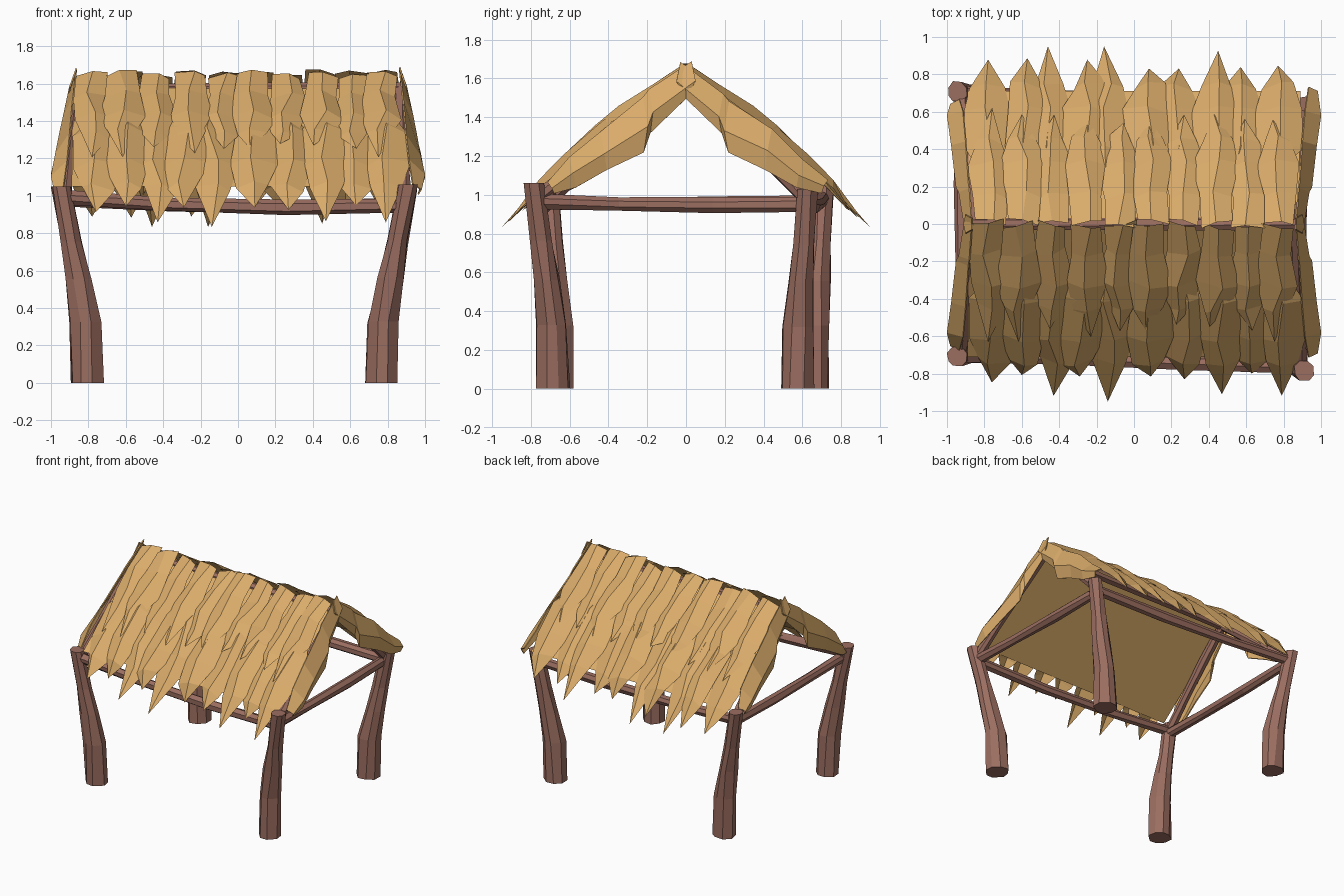
import bpy, bmesh, math, random
from mathutils import Vector

if "Cube" in bpy.data.objects:
    bpy.data.objects.remove(bpy.data.objects["Cube"])

random.seed(4)


def material(name, rgb):
    m = bpy.data.materials.new(name)
    m.diffuse_color = (*rgb, 1)
    m.use_nodes = True
    m.node_tree.nodes["Principled BSDF"].inputs["Base Color"].default_value = m.diffuse_color
    return m


WOOD = material("brown wood", (0.33, 0.155, 0.118))
THATCH = material("straw thatch", (0.70, 0.41, 0.145))


def finish(name, bm, mat):
    me = bpy.data.meshes.new(name)
    bm.to_mesh(me)
    bm.free()
    me.materials.append(mat)
    ob = bpy.data.objects.new(name, me)
    bpy.context.collection.objects.link(ob)
    return ob


def log(name, points, radii, sides=8, level=False):
    """Rough, bent log: rings of jittered vertices along a path."""
    bm = bmesh.new()
    pts = [Vector(p) for p in points]
    axis = (pts[-1] - pts[0]).normalized()
    if level:
        axis = Vector((0, 0, 1))
    ref = Vector((0, 1, 0)) if abs(axis.z) > 0.9 else Vector((0, 0, 1))
    u = axis.cross(ref).normalized()
    v = axis.cross(u)
    rings = []
    for p, r in zip(pts, radii):
        ring = []
        for i in range(sides):
            a = math.tau * (i + 0.5) / sides + random.uniform(-0.12, 0.12)
            k = r * random.uniform(0.93, 1.08)
            ring.append(bm.verts.new(p + u * math.cos(a) * k + v * math.sin(a) * k))
        rings.append(ring)
    for a, b in zip(rings, rings[1:]):
        for i in range(sides):
            j = (i + 1) % sides
            bm.faces.new((a[i], a[j], b[j], b[i]))
    bm.faces.new(rings[0][::-1])
    bm.faces.new(rings[-1])
    bmesh.ops.recalc_face_normals(bm, faces=bm.faces)
    return finish(name, bm, mat=WOOD)


# Four crooked posts: base centre and top centre
posts = {
    "front_left": ((-0.805, -0.66), (-0.945, -0.71, 1.05)),
    "front_right": ((0.765, -0.685), (0.91, -0.785, 1.06)),
    "back_left": ((-0.805, 0.655), (-0.945, 0.71, 1.05)),
    "back_right": ((0.765, 0.575), (0.905, 0.625, 1.03)),
}
for key, (base, top) in posts.items():
    path = []
    for f, h in ((0, 0), (0.08, 0.31), (0.36, 0.53), (0.62, 0.72), (1, 1)):
        path.append((base[0] + (top[0] - base[0]) * f,
                     base[1] + (top[1] - base[1]) * f, top[2] * h))
    log(key + "_post", path, (0.088, 0.086, 0.071, 0.058, 0.055), level=True)


def beam(name, a, b, sag, r=0.039):
    a, b = Vector(a), Vector(b)
    path = [a.lerp(b, t) + Vector((0, 0, -sag * 4 * t * (1 - t))) for t in (0, 0.3, 0.65, 1)]
    log(name, path, (r, r * 0.9, r * 1.05, r * 0.95), sides=7)


# Horizontal tie beams
beam("front_beam", (-0.92, -0.7, 0.99), (0.89, -0.765, 0.95), 0.03)
beam("back_beam", (-0.92, 0.7, 0.98), (0.88, 0.63, 0.95), 0.02)
beam("left_beam", (-0.92, -0.7, 0.96), (-0.92, 0.7, 0.96), 0.01)
beam("right_beam", (0.89, -0.76, 0.965), (0.88, 0.62, 0.95), 0.01)

# Rafters and ridge pole
for key, (base, top) in posts.items():
    sx = math.copysign(1, top[0])
    beam(key + "_rafter", (top[0] * 0.98, top[1] * 0.97, 0.99), (sx * 0.865, 0, 1.57), -0.01, 0.036)
beam("ridge_pole", (-0.89, 0, 1.57), (0.89, 0, 1.57), 0.0, 0.036)

# Roof slope coordinates: x, distance down the slope, height off the slope
RIDGE = Vector((0, 0, 1.6))


def on_slope(side, x, s, h):
    return RIDGE + Vector((x, side * (0.791 * s + 0.612 * h), -0.612 * s + 0.791 * h))


def leaf(bm, side, x, rows, tip):
    """Folded pointed leaf; rows are (s, half width, edge height, spine height), tip is (x, s, height)."""
    lines = []
    for s, w, he, hs in rows:
        js = random.uniform(-0.03, 0.03)
        cx = x + random.uniform(-0.012, 0.012)
        lines.append([bm.verts.new(on_slope(side, cx - w * random.uniform(0.85, 1.15), s + js, he)),
                      bm.verts.new(on_slope(side, cx + random.uniform(-0.03, 0.03), s, hs)),
                      bm.verts.new(on_slope(side, cx + w * random.uniform(0.85, 1.15), s - js, he))])
    faces = [(a[i], b[i], b[i + 1], a[i + 1]) for a, b in zip(lines, lines[1:]) for i in (0, 1)]
    end = bm.verts.new(on_slope(side, *tip))
    faces += [(lines[-1][i], end, lines[-1][i + 1]) for i in (0, 1)]
    for f in faces:
        bm.faces.new(f if side < 0 else f[::-1])


# Eave leaves: (x, tip distance down the slope)
eaves = {
    -1: ((-0.76, 1.09), (-0.6, 1.04), (-0.43, 1.18), (-0.29, 1.05), (-0.14, 1.22),
         (0.09, 1.05), (0.27, 1.07), (0.47, 1.17), (0.63, 1.03), (0.79, 1.18)),
    1: ((-0.78, 1.13), (-0.57, 1.14), (-0.46, 1.22), (-0.25, 1.13), (-0.16, 1.22),
        (0.08, 1.07), (0.24, 1.07), (0.45, 1.19), (0.57, 1.08), (0.77, 1.09)),
}
for side, label in ((-1, "front"), (1, "back")):
    # Flat lining under the thatch
    bm = bmesh.new()
    bm.faces.new([bm.verts.new(on_slope(side, x, s, 0.0))
                  for x, s in ((-0.88, 0), (-0.89, 0.9), (0.89, 0.9), (0.88, 0))][::side])
    finish(label + "_roof_lining", bm, THATCH)

    # Lower row of pointed leaves
    bm = bmesh.new()
    for i, (x, tip) in enumerate(eaves[side]):
        up = 0.016 * (i % 2)
        leaf(bm, side, x, ((0.34, 0.04, 0.03 + up, 0.05 + up), (0.47, 0.12, 0.02 + up, 0.075 + up),
                           (0.74, 0.12, 0.012 + up, 0.06 + up), (0.92, 0.085, 0.0 + up, 0.035 + up)),
             (x, tip, -0.025))
    finish(label + "_lower_thatch", bm, THATCH)

    # Upper row overlapping it
    bm = bmesh.new()
    for i in range(10):
        x = -0.775 + i * 0.172 + random.uniform(-0.015, 0.015)
        up = 0.016 * (i % 2)
        leaf(bm, side, x, ((random.uniform(-0.05, -0.01), 0.08, 0.03 + up, 0.05 + up),
                           (0.16, 0.085, 0.03 + up, 0.065 + up),
                           (0.36, 0.115, 0.035 + up, 0.085 + up), (0.52, 0.07, 0.05 + up, 0.08 + up)),
             (x + random.uniform(-0.04, 0.04), random.uniform(0.62, 0.74), 0.075))
    finish(label + "_upper_thatch", bm, THATCH)

# Gable edge strips: (distance from ridge, top z, bottom z, top x, middle x, bottom x)
strip = ((-0.03, 1.68, 1.50, 0.86, 0.895, 0.89), (0.19, 1.53, 1.32, 0.875, 0.93, 0.915),
         (0.22, 1.49, 1.22, 0.88, 0.945, 0.93), (0.44, 1.33, 1.13, 0.895, 0.97, 0.95),
         (0.6, 1.18, 1.04, 0.91, 0.993, 0.97), (0.76, 1.06, 1.01, 0.93, 0.975, 0.96))
ends = {(-1, -1): 0.67, (-1, 1): 0.66, (1, -1): 0.71, (1, 1): 0.73}
for sx, lx in ((-1, "left"), (1, "right")):
    for sy, ly in ((-1, "front"), (1, "back")):
        bm = bmesh.new()
        cols = []
        for y, zt, zb, xt, xm, xb in strip:
            j = random.uniform(-0.012, 0.012)
            y = min(y, ends[sx, sy])
            cols.append([bm.verts.new((sx * xt, sy * y, zt + j)),
                         bm.verts.new((sx * xm, sy * (y - 0.02), zt * 0.45 + zb * 0.55 + j)),
                         bm.verts.new((sx * xb, sy * (y - 0.03) if y > 0.3 else sy * max(y, 0), zb))])
        for a, b in zip(cols, cols[1:]):
            for i in (0, 1):
                f = (a[i], a[i + 1], b[i + 1], b[i])
                bm.faces.new(f if sx * sy < 0 else f[::-1])
        ob = finish(f"{ly}_{lx}_gable_thatch", bm, THATCH)
        mod = ob.modifiers.new("thickness", 'SOLIDIFY')
        mod.thickness = 0.008
